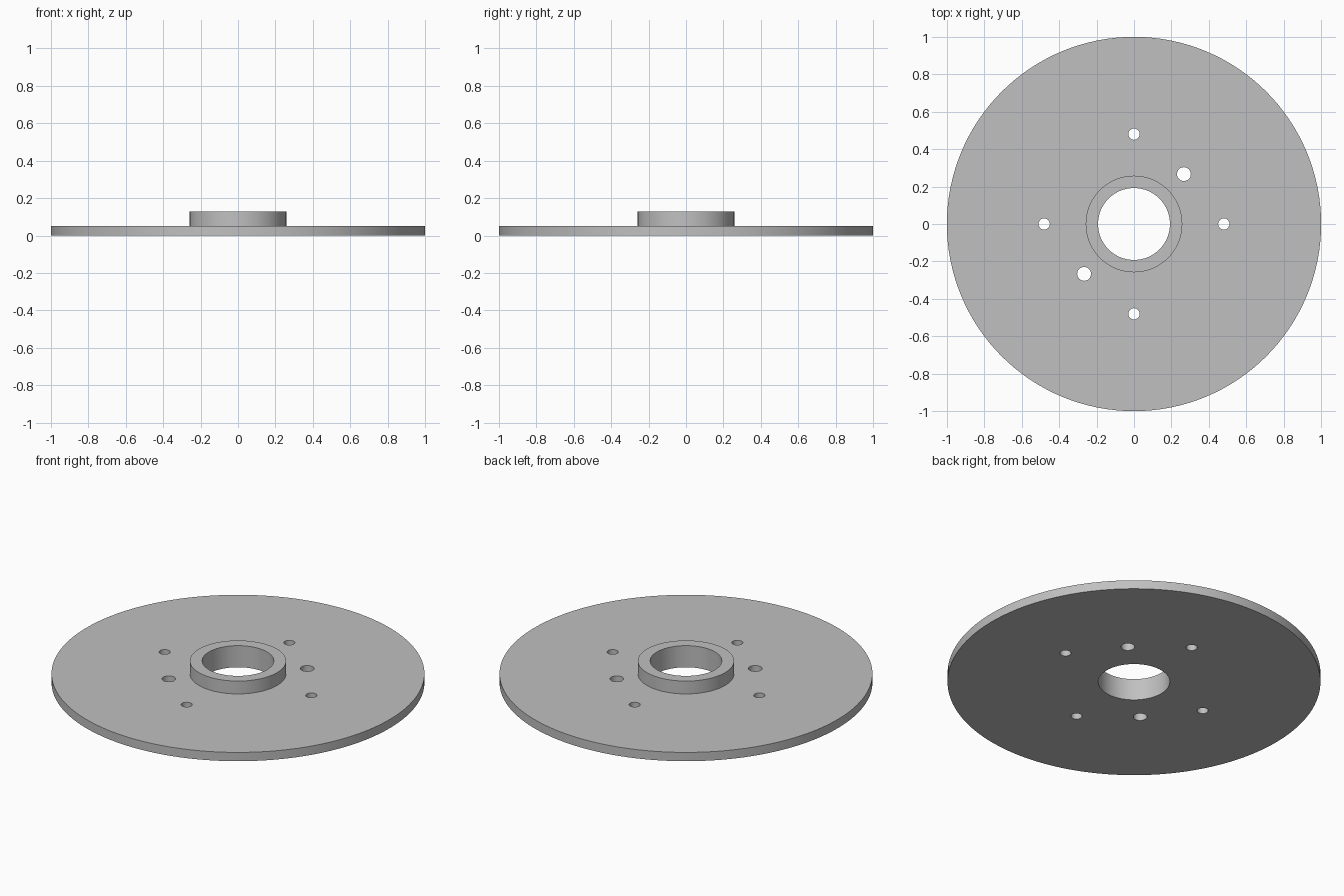
import bpy, bmesh, math

if "Cube" in bpy.data.objects:
    bpy.data.objects.remove(bpy.data.objects["Cube"])

SEGMENTS = 128

metal = bpy.data.materials.new("plain_grey_metal")
metal.diffuse_color = (0.53, 0.53, 0.53, 1.0)
metal.use_nodes = True
metal.node_tree.nodes["Principled BSDF"].inputs["Base Color"].default_value = metal.diffuse_color


def new_object(name, bm):
    bmesh.ops.recalc_face_normals(bm, faces=bm.faces)
    mesh = bpy.data.meshes.new(name)
    bm.to_mesh(mesh)
    bm.free()
    obj = bpy.data.objects.new(name, mesh)
    bpy.context.collection.objects.link(obj)
    mesh.materials.append(metal)
    return obj


# Flange disc with raised hub and centre bore: closed (radius, z) section, lathed
section = [(0.192, 0), (1.0, 0), (1.0, 0.052), (0.258, 0.052), (0.258, 0.128), (0.192, 0.128)]
bm = bmesh.new()
rings = [[bm.verts.new((r * math.cos(a), r * math.sin(a), z)) for r, z in section]
         for a in (math.tau * i / SEGMENTS for i in range(SEGMENTS))]
n = len(section)
for i in range(SEGMENTS):
    a, b = rings[i], rings[(i + 1) % SEGMENTS]
    for j in range(n):
        k = (j + 1) % n
        bm.faces.new((a[j], b[j], b[k], a[k]))
flange = new_object("hub_flange", bm)

# Drill cutters: four small holes on the axes, two larger ones on a diagonal
holes = [(0.48, math.radians(90 * i), 0.03) for i in range(4)]
holes += [(0.377, math.radians(45 + 180 * i), 0.037) for i in range(2)]
bm = bmesh.new()
for dist, ang, radius in holes:
    made = bmesh.ops.create_cone(bm, cap_ends=True, segments=32,
                                 radius1=radius, radius2=radius, depth=0.3)
    bmesh.ops.translate(bm, verts=made["verts"],
                        vec=(dist * math.cos(ang), dist * math.sin(ang), 0.03))
cutter = new_object("hole_cutter", bm)
cutter.hide_render = True

# Drill the holes, then remove the cutter
cut = flange.modifiers.new("drill_holes", 'BOOLEAN')
cut.operation = 'DIFFERENCE'
cut.solver = 'EXACT'
cut.object = cutter
bpy.context.view_layer.objects.active = flange
flange.select_set(True)
bpy.ops.object.modifier_apply(modifier=cut.name)
bpy.data.objects.remove(cutter)

# Smooth round walls, crisp rims
bpy.ops.object.shade_smooth_by_angle(angle=math.radians(30))
